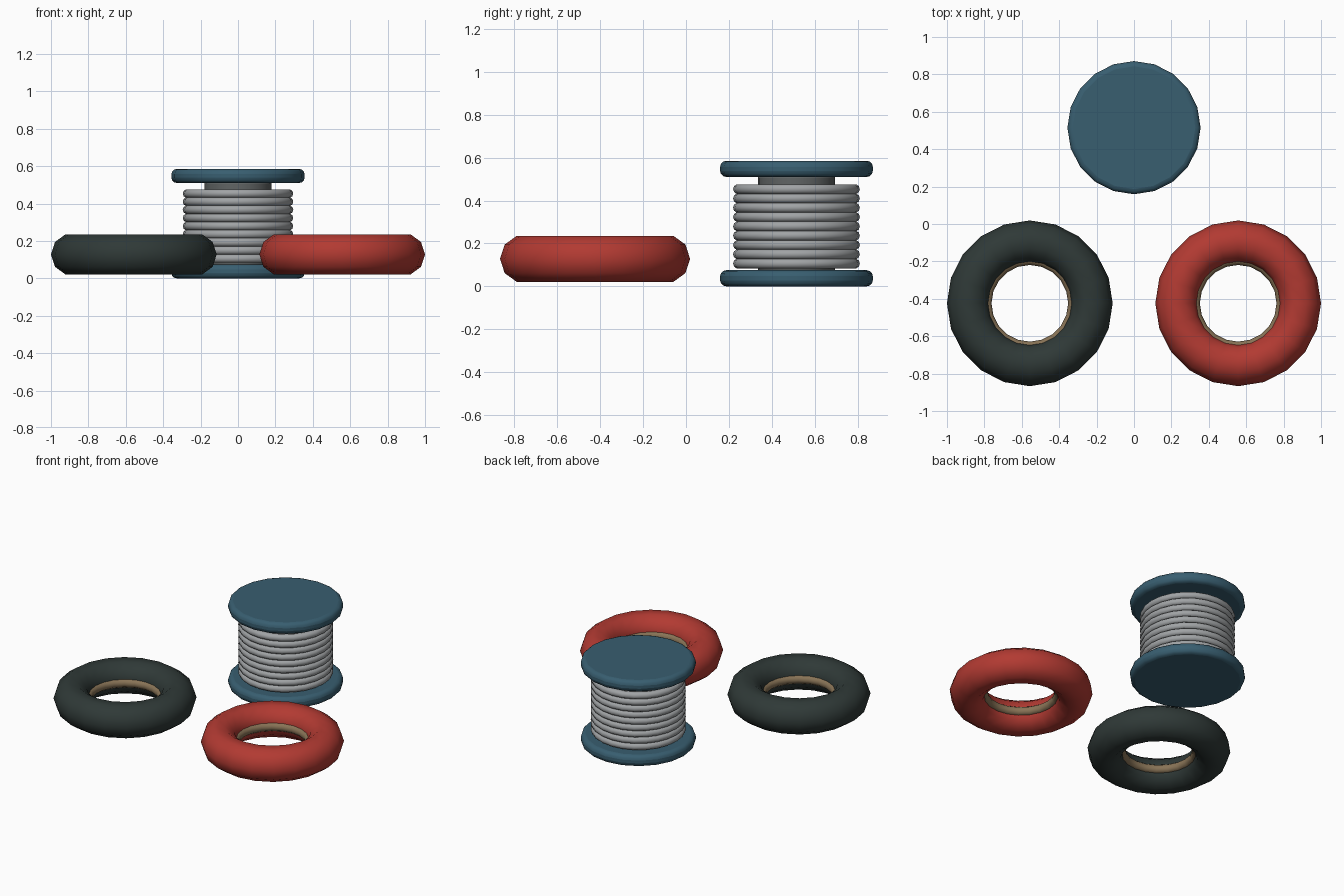
import bpy, math

if "Cube" in bpy.data.objects:
    bpy.data.objects.remove(bpy.data.objects["Cube"])


def srgb(r, g, b):
    f = lambda c: c / 12.92 if c <= 0.04045 else ((c + 0.055) / 1.055) ** 2.4
    return (f(r / 255), f(g / 255), f(b / 255), 1)


def material(name, rgb):
    m = bpy.data.materials.new(name)
    m.diffuse_color = srgb(*rgb)
    m.use_nodes = True
    m.node_tree.nodes["Principled BSDF"].inputs["Base Color"].default_value = m.diffuse_color
    return m


blue = material("slate blue", (56, 94, 112))
steel = material("light grey wire", (160, 163, 165))
core_grey = material("dark grey core", (96, 100, 100))
black = material("dark green black", (47, 57, 55))
red = material("brick red", (178, 58, 50))
tan = material("tan lining", (136, 115, 86))


def finish(name, mat, angle=180):
    ob = bpy.context.object
    ob.name = name
    ob.data.materials.append(mat)
    bpy.ops.object.shade_smooth_by_angle(angle=math.radians(angle))
    return ob


def ring(name, mat, x, y, z, major, minor, seg, minor_seg):
    bpy.ops.mesh.primitive_torus_add(location=(x, y, z), major_radius=major, minor_radius=minor,
                                     major_segments=seg, minor_segments=minor_seg)
    return finish(name, mat)


def disc(name, mat, x, y, z0, z1, radius, bevel):
    bpy.ops.mesh.primitive_cylinder_add(vertices=20, radius=radius, depth=z1 - z0,
                                        location=(x, y, (z0 + z1) / 2))
    ob = finish(name, mat, 40)
    mod = ob.modifiers.new("rounded edge", 'BEVEL')
    mod.width = bevel
    mod.segments = 3
    mod.limit_method = 'ANGLE'
    mod.angle_limit = math.radians(40)
    return ob


# two coils of cable, each with a thin tan lining in the hole
for side, label, mat in ((-1, "dark", black), (1, "red", red)):
    ring(label + "_coil", mat, side * 0.557, -0.424, 0.128, 0.33, 0.113, 20, 10)
    ring(label + "_coil_lining", tan, side * 0.557, -0.424, 0.122, 0.235, 0.03, 20, 10)

# spool: two flanges, a core and nine wire turns
SY = 0.515
disc("spool_bottom_flange", blue, 0, SY, 0, 0.075, 0.356, 0.028)
disc("spool_top_flange", blue, 0, SY, 0.51, 0.585, 0.356, 0.028)
disc("spool_core", core_grey, 0, SY, 0.06, 0.525, 0.18, 0.02)
for i in range(9):
    ring(f"wire_turn_{i + 1}", steel, 0, SY, 0.106 + i * 0.0434, 0.272, 0.0235, 24, 10)
